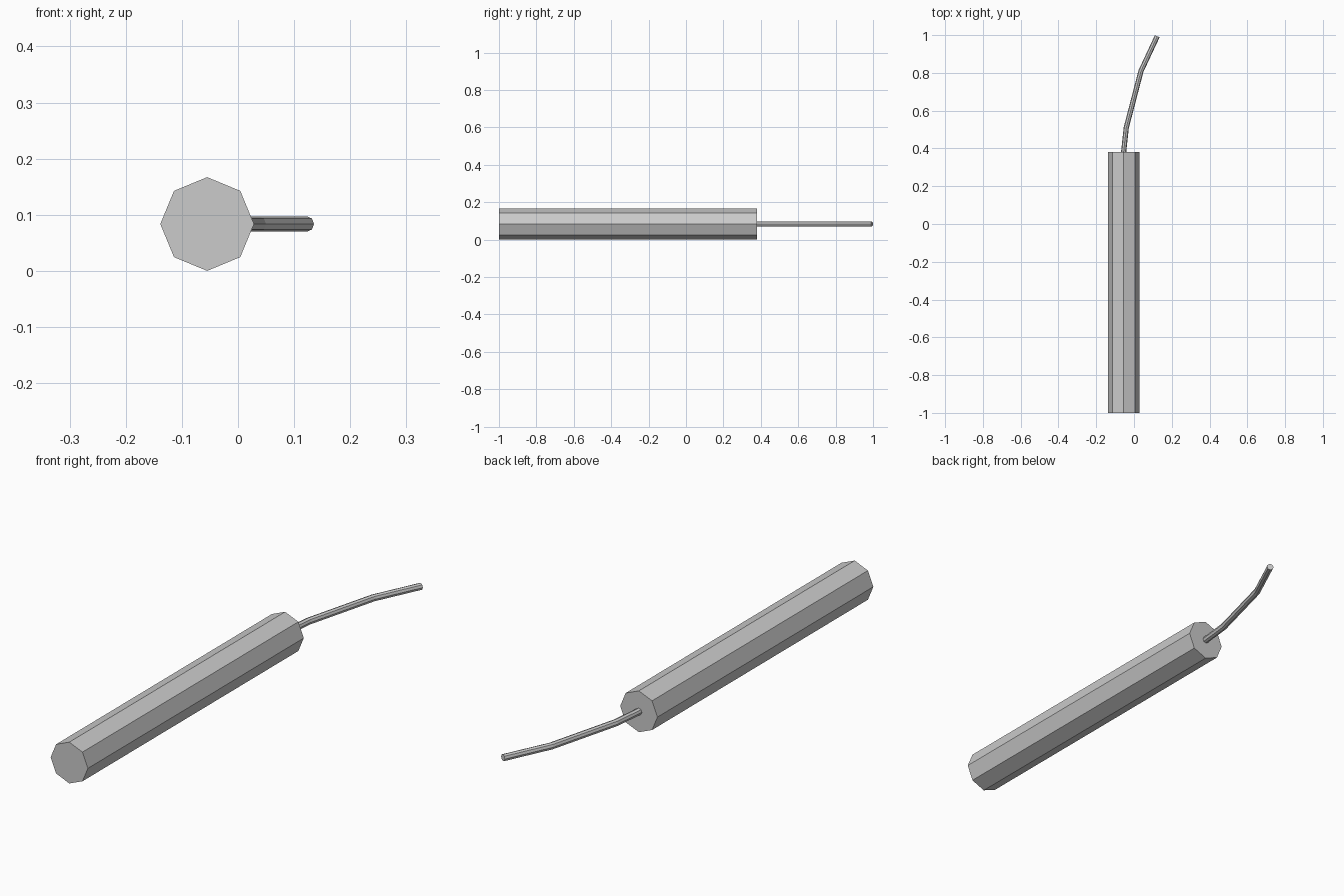
import bpy
import bmesh
import math
from mathutils import Vector

cube = bpy.data.objects.get("Cube")
if cube:
    bpy.data.objects.remove(cube, do_unlink=True)

SIDES = 8
AXIS_X, AXIS_Z = -0.055, 0.0835


def make_material(name, colour):
    mat = bpy.data.materials.new(name)
    mat.use_nodes = True
    mat.diffuse_color = colour
    mat.node_tree.nodes["Principled BSDF"].inputs["Base Color"].default_value = colour
    return mat


def tube(name, path, radius, mat):
    """Sweep a flat-sided octagon along a level path with mitred bends."""
    pts = [Vector((x, y, AXIS_Z)) for x, y in path]
    dirs = [(b - a).normalized() for a, b in zip(pts, pts[1:])]
    up = Vector((0, 0, 1))
    bm = bmesh.new()
    rings = []
    for i, p in enumerate(pts):
        before, after = dirs[max(i - 1, 0)], dirs[min(i, len(dirs) - 1)]
        tangent = (before + after).normalized()
        side = tangent.cross(up) / tangent.dot(after)
        ring = []
        for k in range(SIDES):
            a = math.tau * k / SIDES
            ring.append(bm.verts.new(p + radius * (math.cos(a) * side + math.sin(a) * up)))
        rings.append(ring)
    for r, s in zip(rings, rings[1:]):
        for k in range(SIDES):
            n = (k + 1) % SIDES
            bm.faces.new((r[k], r[n], s[n], s[k]))
    bm.faces.new(rings[0])
    bm.faces.new(rings[-1])
    bmesh.ops.recalc_face_normals(bm, faces=bm.faces)
    mesh = bpy.data.meshes.new(name)
    bm.to_mesh(mesh)
    bm.free()
    mesh.materials.append(mat)
    obj = bpy.data.objects.new(name, mesh)
    bpy.context.collection.objects.link(obj)
    return obj


grey = make_material("plain grey", (0.6, 0.6, 0.6, 1))

# Octagonal stick body
tube("stick_body", [(AXIS_X, -1), (AXIS_X, 0.38)], 0.0835, grey)

# Thin bent fuse leaving the back end
tube("fuse", [(AXIS_X, 0.37), (AXIS_X, 0.38), (-0.041, 0.51), (0.037, 0.81), (0.123, 0.994)],
     0.0137, grey)
